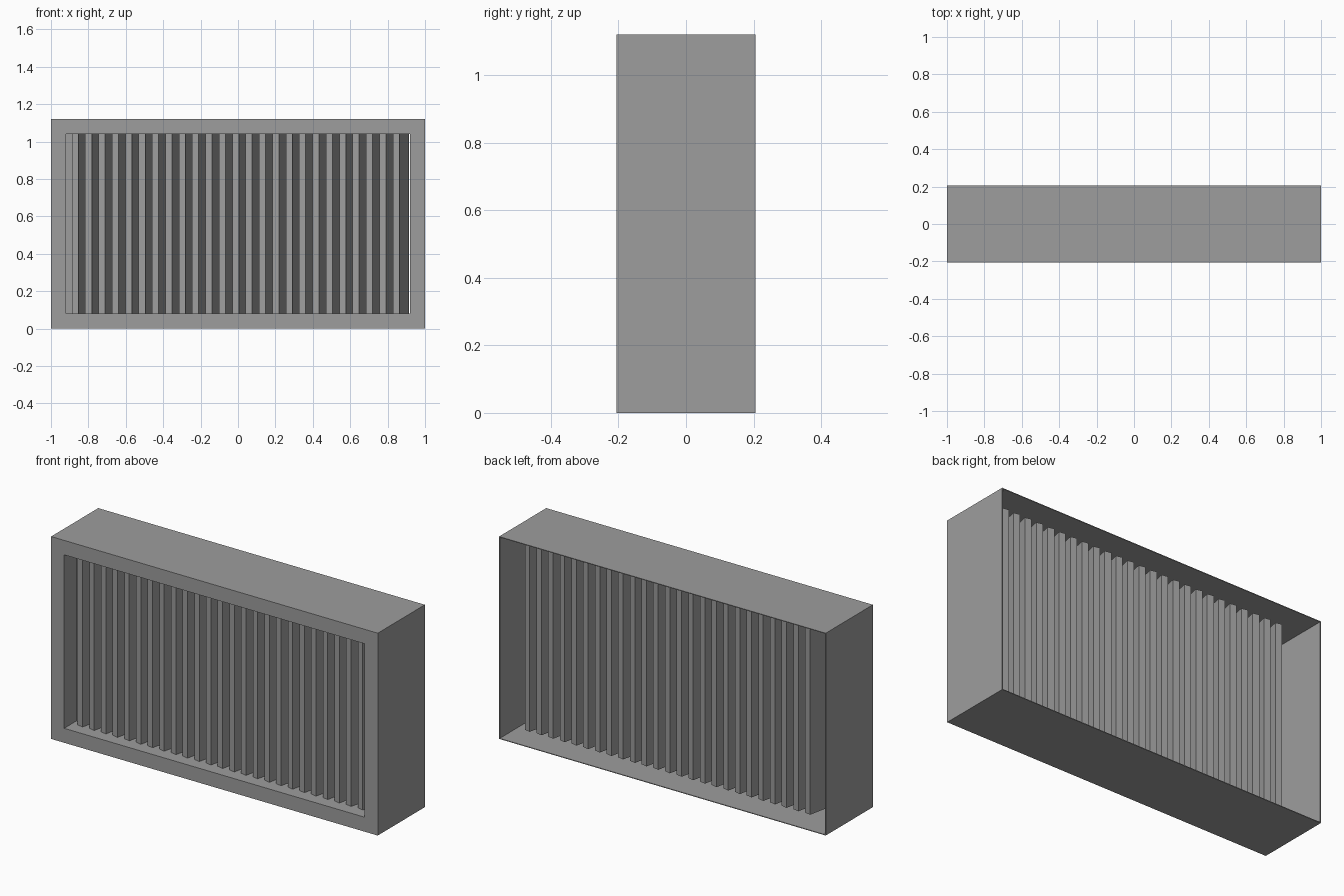
import bpy
from math import radians

if "Cube" in bpy.data.objects:
    bpy.data.objects.remove(bpy.data.objects["Cube"], do_unlink=True)

WIDTH, DEPTH, HEIGHT = 2.0, 0.412, 1.12
BORDER, WALL = 0.08, 0.004
FRONT, BACK = -DEPTH / 2, DEPTH / 2
FLANGE_BACK = -0.10
SLATS, PITCH, FIRST_X = 25, 0.0715, -0.845

grey = bpy.data.materials.new("warm_grey")
grey.use_nodes = True
grey.diffuse_color = (0.34, 0.34, 0.34, 1)
grey.node_tree.nodes["Principled BSDF"].inputs["Base Color"].default_value = (0.34, 0.34, 0.34, 1)


def box(name, low, high, turn=0):
    """Box between two corners, turned about its own vertical axis."""
    centre = [(a + b) / 2 for a, b in zip(low, high)]
    bpy.ops.mesh.primitive_cube_add(size=1, location=centre, rotation=(0, 0, turn))
    obj = bpy.context.object
    obj.name = name
    obj.scale = [b - a for a, b in zip(low, high)]
    bpy.ops.object.transform_apply(location=False, rotation=False, scale=True)
    obj.data.materials.append(grey)
    return obj


def cut(target, cutter):
    """Subtract a cutter and discard it."""
    cutter.hide_render = True
    mod = target.modifiers.new("cut", "BOOLEAN")
    mod.operation = "DIFFERENCE"
    mod.solver = "EXACT"
    mod.object = cutter
    bpy.context.view_layer.objects.active = target
    bpy.ops.object.modifier_apply(modifier=mod.name)
    bpy.data.objects.remove(cutter, do_unlink=True)


# Casing: thin walls, open at the back, deep border around the front opening
half = WIDTH / 2
casing = box("casing", (-half, FRONT, 0), (half, BACK, HEIGHT))
cut(casing, box("back_cavity", (-half + WALL, FLANGE_BACK, WALL),
                (half - WALL, BACK + 0.1, HEIGHT - WALL)))
cut(casing, box("front_opening", (-half + BORDER, FRONT - 0.1, BORDER),
                (half - BORDER, FLANGE_BACK + 0.05, HEIGHT - BORDER)))

# Row of upright slats, all turned the same way
for i in range(SLATS):
    x = FIRST_X + i * PITCH
    box(f"slat_{i + 1}", (x - 0.018, -0.14, 0.035), (x + 0.018, 0.11, HEIGHT - 0.035),
        radians(-12))

# Narrow strip closing the gap beside the first slat
box("end_strip", (-0.93, FLANGE_BACK, 0.035), (-0.87, FLANGE_BACK + 0.008, HEIGHT - 0.035))
